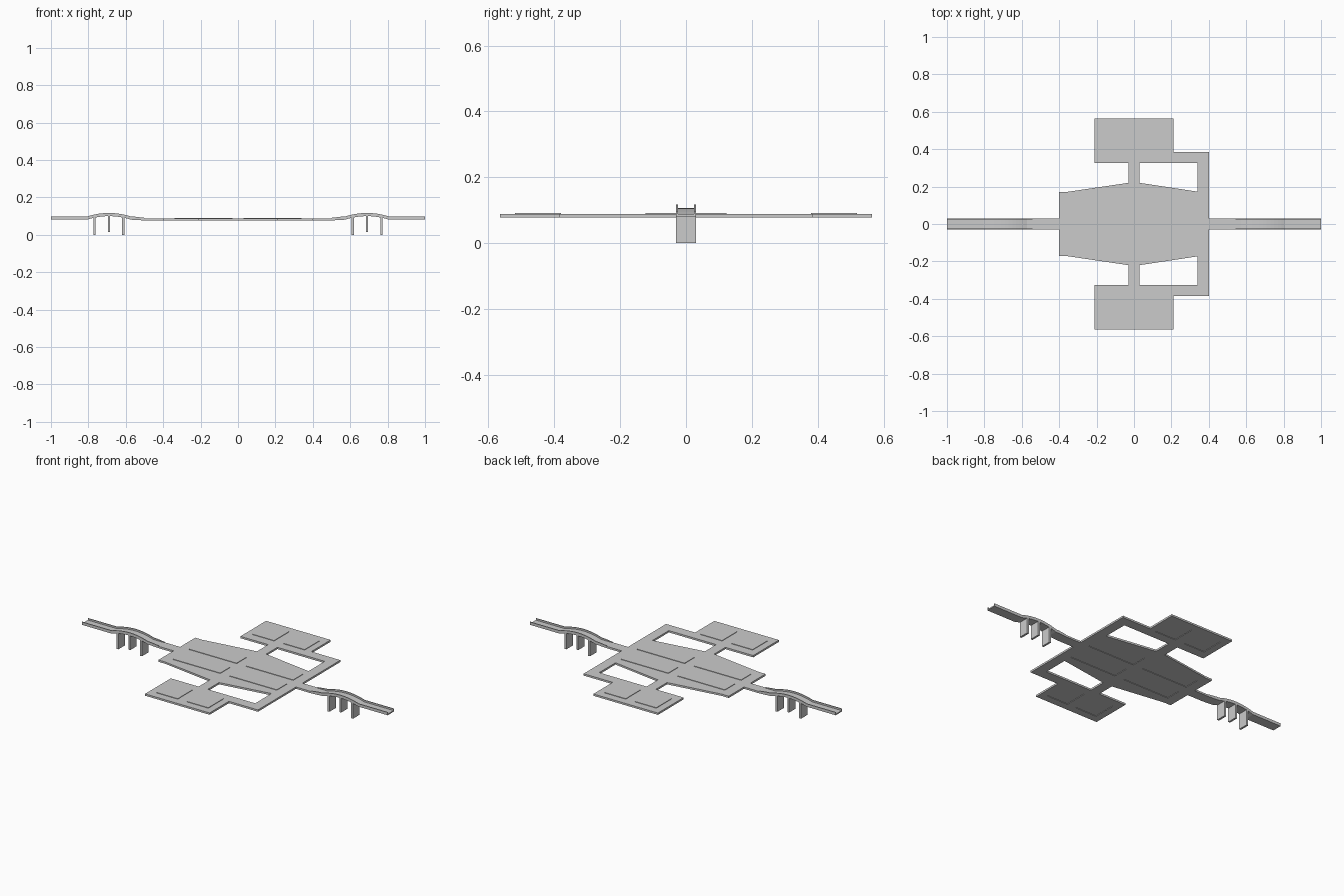
import bpy, bmesh

if "Cube" in bpy.data.objects:
    bpy.data.objects.remove(bpy.data.objects["Cube"])

TOP, BOT, STEP = 0.088, 0.077, 0.003


def finish(name, bm):
    bmesh.ops.recalc_face_normals(bm, faces=bm.faces[:])
    me = bpy.data.meshes.new(name)
    bm.to_mesh(me)
    bm.free()
    ob = bpy.data.objects.new(name, me)
    bpy.context.collection.objects.link(ob)
    return ob


def loop(bm, pts, z):
    return [bm.verts.new((x, y, z)) for x, y in pts]


def wall(bm, a, b):
    n = len(a)
    for i in range(n):
        bm.faces.new((a[i], a[(i + 1) % n], b[(i + 1) % n], b[i]))


def rect(x0, x1, y0, y1):
    return [(x0, y0), (x1, y0), (x1, y1), (x0, y1)]


# platform outline, window openings and raised panels, mirrored front to back
half = [(.4, .385), (.21, .385), (.21, .565), (-.212, .565), (-.212, .325),
        (-.03, .325), (-.03, .22), (-.355, .172), (-.4, .172)]
outline = half + [(x, -y) for x, y in reversed(half)]
void = [(.03, .22), (.34, .173), (.34, .325), (.03, .325)]
borders = [outline, void, [(x, -y) for x, y in void]]
panels = []
for sx in (-1, 1):
    for sy in (-1, 1):
        for x0, x1, y0, y1 in ((.03, .34, .03, .123), (.03, .17, .38, .52)):
            panels.append(rect(sx * x0, sx * x1, sy * y0, sy * y1))

# platform: top and underside both step up inside each panel
bm = bmesh.new()
levels = []
for z in (BOT, TOP):
    rims = [loop(bm, p, z) for p in borders]
    insets = [loop(bm, p, z) for p in panels]
    edges = []
    for vs in rims + insets:
        edges += [bm.edges.new((vs[i - 1], vs[i])) for i in range(len(vs))]
    bmesh.ops.triangle_fill(bm, use_beauty=True, use_dissolve=False,
                            edges=edges, normal=(0, 0, 1))
    for p, low in zip(panels, insets):
        high = loop(bm, p, z + STEP)
        wall(bm, low, high)
        bm.faces.new(high)
    levels.append(rims)
for a, b in zip(*levels):
    wall(bm, a, b)
finish("platform", bm)


def lift(x):
    # arch height above the flat walkway
    return max(0, 0.019 * (1 - ((x - .69) / .118) ** 2))


def strip(name, sx, xs, top, bottom, y0, y1):
    # side profile along x, extruded across y
    prof = [(x, top(x)) for x in xs] + [(x, bottom(x)) for x in reversed(xs)]
    bm = bmesh.new()
    a = [bm.verts.new((sx * x, y0, z)) for x, z in prof]
    b = [bm.verts.new((sx * x, y1, z)) for x, z in prof]
    wall(bm, a, b)
    n = len(xs)
    for vs in (a, b):
        for i in range(n - 1):
            bm.faces.new((vs[i], vs[i + 1], vs[2 * n - 2 - i], vs[2 * n - 1 - i]))
    finish(name, bm)


arch = [.572 + .236 * i / 12 for i in range(13)]
for side, sx in (("left", -1), ("right", 1)):
    # walkway deck
    strip(side + "_walkway", sx, [.4, .5] + arch + [1.0],
          lambda x: TOP + lift(x), lambda x: BOT + .004 * (x > .5) + lift(x),
          -.03, .03)
    # curbs along both edges
    for k, y in (("front", -.0275), ("back", .0275)):
        strip(f"{side}_{k}_curb", sx, [.5, .55] + arch + [1.0],
              lambda x: TOP + min(.01, .003 + (x - .5) * .12) + lift(x),
              lambda x: TOP - .001 + lift(x), y - .0025, y + .0025)
    # supporting piers
    for i, (x, z0) in enumerate(((.613, 0), (.69, .016), (.767, 0))):
        strip(f"{side}_pier_{i + 1}", sx, [x - .006, x + .006],
              lambda x: BOT + .006 + lift(x), lambda x, z0=z0: z0, -.03, .03)
